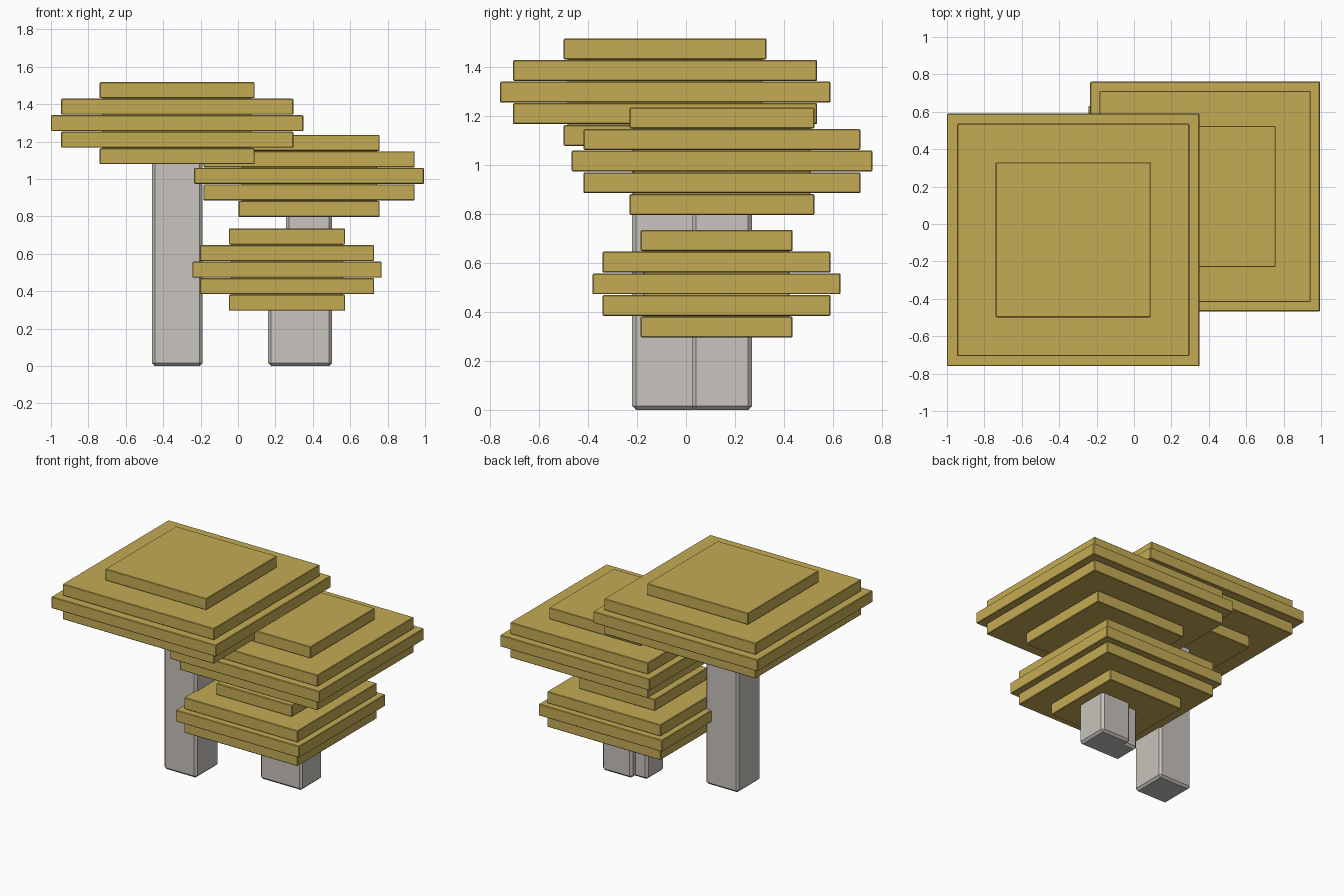
import bpy

cube = bpy.data.objects.get("Cube")
if cube:
    bpy.data.objects.remove(cube, do_unlink=True)


def material(name, rgb):
    mat = bpy.data.materials.new(name)
    mat.use_nodes = True
    mat.diffuse_color = (*rgb, 1)
    node = next(n for n in mat.node_tree.nodes if n.type == "BSDF_PRINCIPLED")
    node.inputs["Base Color"].default_value = (*rgb, 1)
    return mat


foliage = material("golden_foliage", (0.56, 0.41, 0.09))
bark = material("pale_grey_bark", (0.58, 0.55, 0.51))


def block(name, x, y, z0, z1, half, bevel, mat):
    """Square bevelled block between two heights."""
    bpy.ops.mesh.primitive_cube_add(size=1, location=(x, y, (z0 + z1) / 2))
    obj = bpy.context.object
    obj.name = name
    obj.dimensions = (2 * half, 2 * half, z1 - z0)
    bpy.ops.object.transform_apply(location=False, rotation=False, scale=True)
    obj.data.materials.append(mat)
    mod = obj.modifiers.new("edge_bevel", "BEVEL")
    mod.width = bevel
    mod.segments = 1
    return obj


PITCH = 0.0883
THICK = 0.0855
# Slab widths relative to the widest slab, bottom to top
LAYERS = [0.614, 0.92, 1, 0.92, 0.614]


def tree(name, x, y, crown_base, half):
    block(name + "_trunk", x, y, 0, crown_base + 0.03, half * 0.2, 0.016, bark)
    for i, ratio in enumerate(LAYERS):
        z = crown_base + i * PITCH
        block(f"{name}_crown_slab_{i + 1}", x, y, z, z + THICK,
              half * ratio, 0.004, foliage)
    # Narrow core closing the thin gaps between slabs
    block(name + "_crown_core", x, y, crown_base + 0.02,
          crown_base + 4 * PITCH + 0.02, half * 0.59, 0.004, foliage)


tree("tall_tree", -0.325, -0.085, 1.079, 0.675)
tree("middle_tree", 0.38, 0.147, 0.797, 0.614)
tree("short_tree", 0.262, 0.125, 0.296, 0.506)
